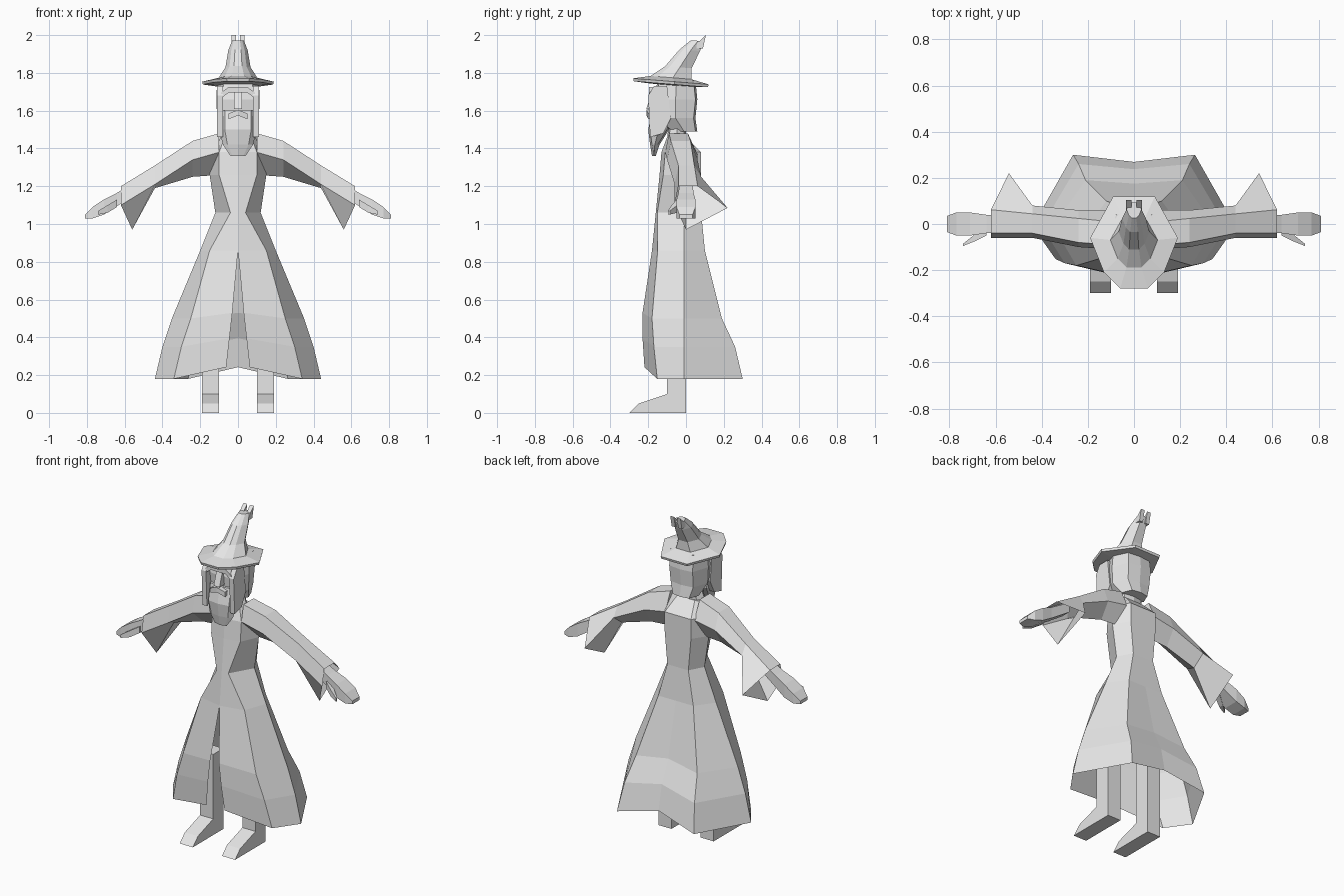
import bpy
import bmesh

default_cube = bpy.data.objects.get("Cube")
if default_cube:
    bpy.data.objects.remove(default_cube, do_unlink=True)

# One plain grey for the whole figure
grey = bpy.data.materials.new("plain grey")
grey.use_nodes = True
grey.diffuse_color = (0.8, 0.8, 0.8, 1)
shader = next(node for node in grey.node_tree.nodes if node.type == "BSDF_PRINCIPLED")
shader.inputs["Base Color"].default_value = grey.diffuse_color


def loft(name, rings, closed=True, open_end=False):
    """Skin a list of equally long rings, then reflect the result across the middle."""
    bm = bmesh.new()
    rows = [[bm.verts.new(point) for point in ring] for ring in rings]
    count = len(rows[0])
    for lower, upper in zip(rows, rows[1:]):
        for i in range(count if closed else count - 1):
            j = (i + 1) % count
            bm.faces.new((lower[i], lower[j], upper[j], upper[i]))
    # Cap the ends, except where an end lies on the mirror plane
    ends = [rows[0]] if open_end else [rows[0], rows[-1]]
    for end in ends:
        if any(vert.co.x for vert in end):
            bm.faces.new(end)
    geometry = bm.verts[:] + bm.edges[:] + bm.faces[:]
    bmesh.ops.mirror(bm, geom=geometry, axis="X", merge_dist=0.001)
    bmesh.ops.recalc_face_normals(bm, faces=bm.faces[:])
    mesh = bpy.data.meshes.new(name)
    bm.to_mesh(mesh)
    bm.free()
    mesh.materials.append(grey)
    obj = bpy.data.objects.new(name, mesh)
    bpy.context.collection.objects.link(obj)


def extrude(name, profile, inner, outer):
    """Give a side profile a width, from inner x to outer x."""
    loft(name, [[(x, y, z) for y, z in profile] for x in (inner, outer)])


def frame(x, y, z, depth, height):
    """Rectangle standing across the x axis."""
    front, back = y - depth / 2, y + depth / 2
    low, high = z - height / 2, z + height / 2
    return [(x, front, low), (x, back, low), (x, back, high), (x, front, high)]


def half_oval(z, width, front, back):
    """Right half of a faceted oval lying flat."""
    corner = width * 0.7
    middle = (front + back) / 2
    return [(0, front, z), (corner, front + 0.01, z), (width, middle, z),
            (corner, back - 0.01, z), (0, back, z)]


def robe_ring(z, front_width, side_width, front, back):
    """Half outline of the robe; below the waist it splits and the middle rises."""
    slit = max(0, 0.8 - z) / 10
    return [(slit, front, z + slit),
            (front_width, front + front_width / 5, z),
            (side_width, -0.01, z),
            (side_width * 0.6, back, z),
            (0, back - slit / 2, z + slit)]


loft("robe", [
    robe_ring(1.46, 0.07, 0.1, -0.1, 0),
    robe_ring(1.38, 0.1, 0.15, -0.13, 0.08),
    robe_ring(1.26, 0.1, 0.15, -0.14, 0.08),
    robe_ring(1.06, 0.04, 0.12, -0.16, 0.08),
    robe_ring(0.86, 0.15, 0.2, -0.18, 0.1),
    robe_ring(0.5, 0.25, 0.35, -0.23, 0.19),
    robe_ring(0.35, 0.3, 0.4, -0.23, 0.26),
    robe_ring(0.18, 0.34, 0.44, -0.22, 0.3),
], closed=False, open_end=True)


def sleeve_ring(x, top, bottom, front, back, flare=0):
    """Five-sided section; flare pulls the hanging corners back from the cuff."""
    return [(x, front + 0.02, top),
            (x, front, top - 0.1),
            (x - flare, 0, bottom),
            (x - flare * 1.3, back, (top + bottom) / 2),
            (x, x / 10, top)]


loft("sleeves", [
    sleeve_ring(0.1, 1.48, 1.26, -0.11, 0.06),
    sleeve_ring(0.24, 1.44, 1.25, -0.1, 0.06),
    sleeve_ring(0.44, 1.31, 1.19, -0.06, 0.08),
    sleeve_ring(0.62, 1.2, 0.97, -0.06, 0.22, flare=0.06),
], open_end=True)

# Hands and thumbs
loft("hands", [
    frame(0.5, 0, 1.22, 0.06, 0.06),
    frame(0.64, 0, 1.13, 0.08, 0.07),
    frame(0.71, 0, 1.09, 0.1, 0.08),
    frame(0.77, 0, 1.06, 0.1, 0.06),
    frame(0.81, 0, 1.04, 0.07, 0.02),
])
loft("thumbs", [
    frame(0.64, -0.03, 1.11, 0.04, 0.04),
    frame(0.69, -0.06, 1.08, 0.03, 0.04),
    frame(0.74, -0.09, 1.06, 0.01, 0.02),
])

# Boots with long pointed toes
boot_profile = [(0, 0), (-0.3, 0), (-0.25, 0.05), (-0.1, 0.1), (-0.1, 0.5), (0, 0.5)]
extrude("boots", boot_profile, inner=0.1, outer=0.19)

# Neck, then the head with hair falling behind
loft("neck", [
    half_oval(1.44, 0.1, -0.1, 0),
    half_oval(1.56, 0.06, -0.09, 0),
], closed=False)
loft("head", [
    half_oval(1.76, 0.11, -0.15, 0.05),
    half_oval(1.66, 0.115, -0.17, 0.06),
    half_oval(1.56, 0.11, -0.16, 0.05),
    half_oval(1.49, 0.08, -0.08, 0.06),
], closed=False)

# Beard and the locks framing the face
loft("beard", [
    half_oval(1.6, 0.1, -0.18, -0.08),
    half_oval(1.5, 0.1, -0.2, -0.09),
    half_oval(1.42, 0.08, -0.19, -0.14),
    half_oval(1.36, 0.04, -0.18, -0.16),
], closed=False)
lock_profile = [(-0.17, 1.73), (-0.2, 1.68), (-0.19, 1.46), (-0.12, 1.48), (-0.08, 1.56), (-0.1, 1.73)]
extrude("side_locks", lock_profile, inner=0.08, outer=0.11)

# Face: brow ridge, nose and moustache
loft("brow", [
    frame(0, -0.17, 1.71, 0.05, 0.03),
    frame(0.05, -0.17, 1.71, 0.05, 0.03),
    frame(0.09, -0.17, 1.68, 0.05, 0.03),
])
extrude("nose", [(-0.18, 1.7), (-0.21, 1.61), (-0.15, 1.61)], inner=0, outer=0.02)
loft("moustache", [
    frame(0, -0.19, 1.59, 0.04, 0.03),
    frame(0.05, -0.18, 1.57, 0.04, 0.03),
])

# Hat: one brim outline scaled and leaned back into a crooked crown
brim = [(0, -0.2), (0.06, -0.2), (0.13, -0.13), (0.19, 0.02), (0.09, 0.2), (0, 0.2)]


def hat_ring(scale, centre, height):
    """Scaled copy of the brim outline, dipping towards the back."""
    return [(x * scale, centre + y * scale, height - y * scale * 0.08) for x, y in brim]


loft("hat", [
    hat_ring(0.55, -0.08, 1.735),
    hat_ring(0.98, -0.08, 1.74),
    hat_ring(1, -0.08, 1.755),
    hat_ring(0.54, -0.08, 1.775),
    hat_ring(0.35, -0.04, 1.83),
    hat_ring(0.27, 0.02, 1.92),
    hat_ring(0.17, 0.06, 1.97),
], closed=False)

# Split tip of the crown
tip_profile = [(0.03, 1.93), (0.09, 1.93), (0.105, 2)]
extrude("hat_tips", tip_profile, inner=0.01, outer=0.035)
